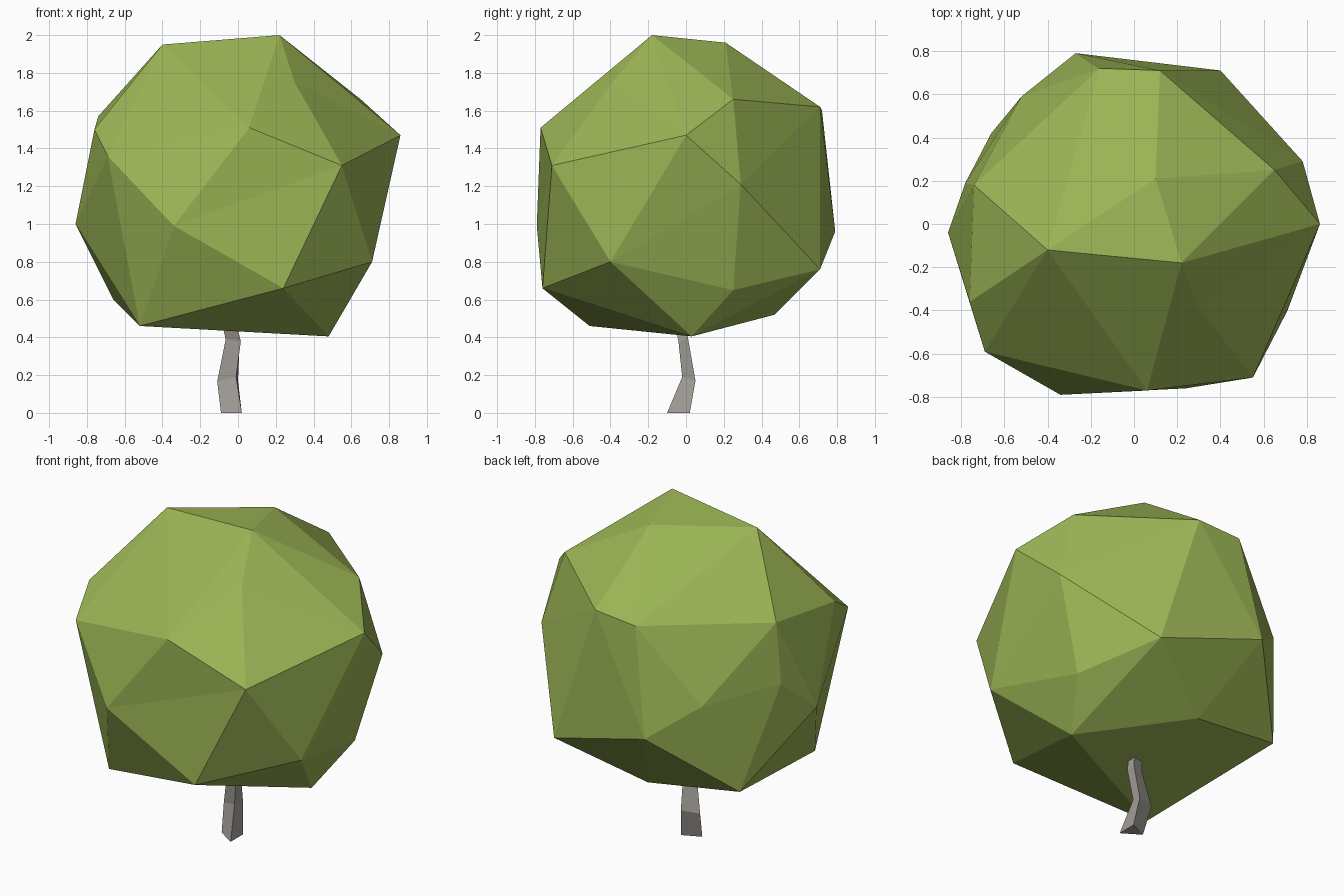
import bpy, bmesh
from mathutils import Vector

if "Cube" in bpy.data.objects:
    bpy.data.objects.remove(bpy.data.objects["Cube"])


def make_object(name, bm, color):
    bmesh.ops.recalc_face_normals(bm, faces=bm.faces[:])
    mesh = bpy.data.meshes.new(name)
    bm.to_mesh(mesh)
    bm.free()
    obj = bpy.data.objects.new(name, mesh)
    bpy.context.collection.objects.link(obj)
    mat = bpy.data.materials.new(name + "_colour")
    mat.diffuse_color = (*color, 1)
    mat.use_nodes = True
    mat.node_tree.nodes["Principled BSDF"].inputs["Base Color"].default_value = mat.diffuse_color
    mesh.materials.append(mat)
    return obj


# Crown: faceted lump given by its corner points
CORNERS = [
    (.22, -.18, 2.0), (-.40, -.12, 1.95), (.10, .21, 1.96), (.30, -.39, 1.75),      # top
    (.65, .25, 1.66), (.12, .71, 1.62), (-.16, .72, 1.60), (-.74, .18, 1.57),       # upper ring
    (-.76, -.36, 1.50), (-.69, -.59, 1.36), (.06, -.77, 1.51), (.55, -.71, 1.31),
    (.86, 0, 1.47), (.78, .29, 1.21), (-.52, .59, 1.15), (-.78, .19, 1.21),         # middle
    (-.86, -.04, 1.0), (-.34, -.79, .99), (-.27, .79, .96), (.71, -.40, .80),
    (.40, .71, .76), (.24, -.76, .66), (.62, .25, .65), (-.66, .42, .60),           # lower ring
    (.48, .03, .405), (-.07, .47, .52), (-.52, -.51, .46),                          # bottom
]
# Folds that dent inwards, as pairs of corners
DENTS = [(17, 11), (21, 23)]

centre = Vector((0, 0, 1.2))
bm = bmesh.new()
points = [Vector(c) for c in CORNERS]
# Skin the points while rounded towards a ball, so dented corners are kept
verts = []
for p in points:
    d = p - centre
    verts.append(bm.verts.new(centre + d.lerp(d.normalized() * .85, .6)))
bmesh.ops.convex_hull(bm, input=verts)
for v, p in zip(verts, points):
    v.co = p
bmesh.ops.triangulate(bm, faces=bm.faces[:])
for a, b in DENTS:
    ends = {verts[a], verts[b]}
    for e in bm.edges[:]:
        tips = {v for f in e.link_faces for v in f.verts} - set(e.verts)
        if tips == ends:
            bmesh.utils.edge_rotate(e, True)
            break
make_object("crown", bm, (.33, .46, .09))

# Trunk: crooked three-sided stem
RINGS = [
    [(.02, -.10, 0), (.02, .02, 0), (-.09, -.03, 0)],
    [(-.01, -.02, .19), (0, .05, .17), (-.11, .02, .165)],
    [(.015, -.04, .38), (.01, .01, .40), (-.065, -.01, .39)],
    [(-.07, -.11, .70), (-.08, -.06, .70), (-.14, -.08, .70)],
]
bm = bmesh.new()
rings = [[bm.verts.new(c) for c in ring] for ring in RINGS]
for lo, hi in zip(rings, rings[1:]):
    for i in range(3):
        j = (i + 1) % 3
        bm.faces.new((lo[i], lo[j], hi[j], hi[i]))
bm.faces.new(rings[0])
bm.faces.new(rings[-1])
make_object("trunk", bm, (.36, .34, .31))
